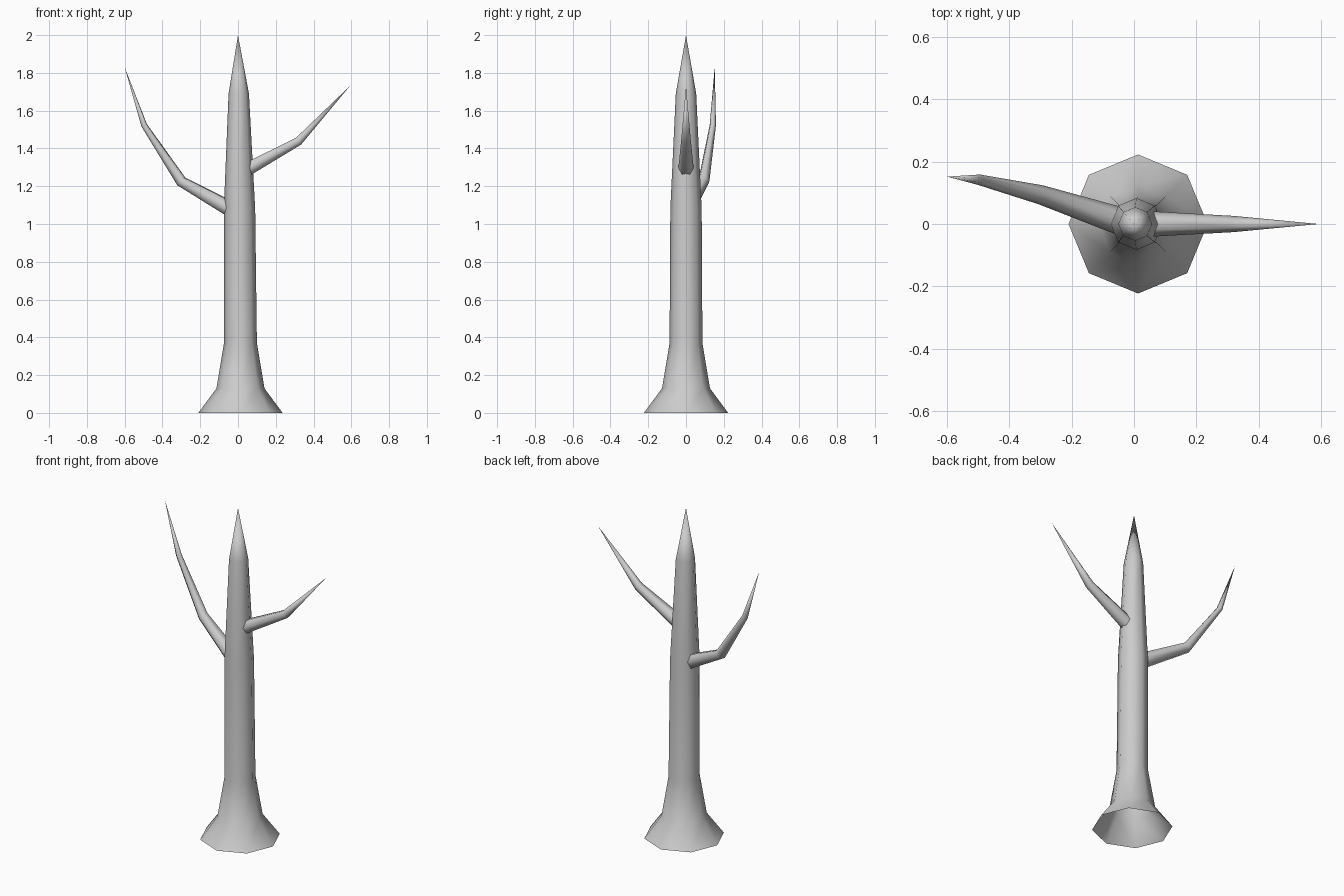
import bpy, bmesh, math
from mathutils import Vector

if "Cube" in bpy.data.objects:
    bpy.data.objects.remove(bpy.data.objects["Cube"])


def tube(name, rings, tip, sides, level=False):
    """Open-ended tapering tube through (x, y, z, radius) rings, ending in a point."""
    bm = bmesh.new()
    pts = [Vector(r[:3]) for r in rings] + [Vector(tip)]
    loops = []
    for i, r in enumerate(rings):
        if level:
            u, v = Vector((1, 0, 0)), Vector((0, 1, 0))
        else:
            a = (pts[i] - pts[max(i - 1, 0)]).normalized()
            d = (a + (pts[i + 1] - pts[i]).normalized()).normalized()
            u = Vector((0, 0, 1)).cross(d).normalized()
            v = d.cross(u)
        loops.append([bm.verts.new(pts[i] + r[3] * (u * math.cos(t) + v * math.sin(t)))
                      for t in (2 * math.pi * k / sides for k in range(sides))])
    top = bm.verts.new(tip)
    for k in range(sides):
        n = (k + 1) % sides
        for lo, hi in zip(loops, loops[1:]):
            bm.faces.new((lo[k], lo[n], hi[n], hi[k]))
        bm.faces.new((loops[-1][k], loops[-1][n], top))
    for f in bm.faces:
        f.smooth = True
    bmesh.ops.recalc_face_normals(bm, faces=bm.faces)
    mesh = bpy.data.meshes.new(name)
    bm.to_mesh(mesh)
    bm.free()
    obj = bpy.data.objects.new(name, mesh)
    bpy.context.collection.objects.link(obj)
    return obj


# Flared trunk, hollow underneath
tube("trunk", [(0.013, 0, 0, 0.223), (0.013, 0, 0.13, 0.127), (0.013, 0, 0.37, 0.087),
               (0.008, 0, 1.08, 0.083), (0.004, 0, 1.69, 0.054)], (0, 0, 2), 8, level=True)

# Right branch with one bend
tube("right_branch", [(0.05, 0, 1.29, 0.041), (0.32, 0, 1.438, 0.026)],
     (0.592, 0, 1.73), 6)

# Left branch with two bends, leaning back
tube("left_branch", [(-0.04, 0.008, 1.08, 0.045), (-0.30, 0.094, 1.225, 0.031),
                     (-0.497, 0.142, 1.523, 0.017)], (-0.60, 0.152, 1.83), 6)
